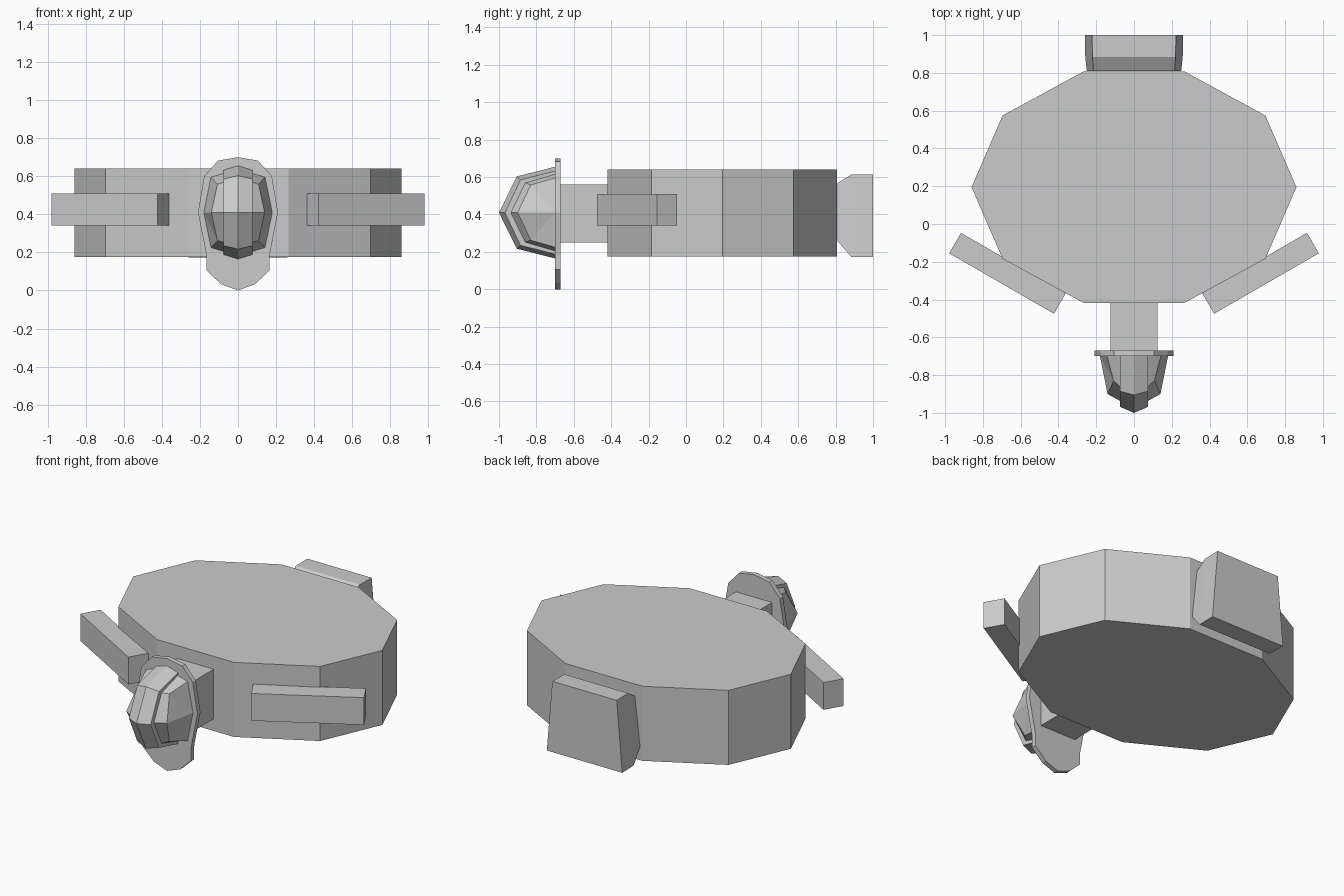
import bpy
from math import cos, sin, pi, radians

if "Cube" in bpy.data.objects:
    bpy.data.objects.remove(bpy.data.objects["Cube"])


def mesh_object(name, verts, faces):
    me = bpy.data.meshes.new(name)
    me.from_pydata(verts, [], faces)
    me.validate()
    ob = bpy.data.objects.new(name, me)
    bpy.context.collection.objects.link(ob)
    # consistent outward normals
    import bmesh
    bm = bmesh.new()
    bm.from_mesh(me)
    bmesh.ops.remove_doubles(bm, verts=bm.verts, dist=1e-5)
    bmesh.ops.recalc_face_normals(bm, faces=bm.faces)
    bm.to_mesh(me)
    bm.free()
    return ob


def loft(name, rings):
    """Skin equal-length rings and cap both ends."""
    n = len(rings[0])
    faces = [(r * n + i, r * n + (i + 1) % n, (r + 1) * n + (i + 1) % n, (r + 1) * n + i)
             for r in range(len(rings) - 1) for i in range(n)]
    faces += [tuple(range(n)), tuple(range((len(rings) - 1) * n, len(rings) * n))]
    return mesh_object(name, [v for ring in rings for v in ring], faces)


def box(name, center, size, angle=0):
    bpy.ops.mesh.primitive_cube_add(size=1, location=center, rotation=(0, 0, angle))
    ob = bpy.context.object
    ob.name = name
    ob.scale = size
    return ob


# Ten-sided drum body
loft("body", [[(0.86 * cos(i * pi / 5), 0.195 + 0.645 * sin(i * pi / 5), z) for i in range(10)]
              for z in (0.175, 0.64)])

# Neck between body and front plate
box("neck", (0, -0.54, 0.405), (0.25, 0.27, 0.31))

# Slanted bars on both front sides
for side, s in (("left", -1), ("right", 1)):
    box(side + "_bar", (s * 0.67, -0.261, 0.425), (0.64, 0.125, 0.17), s * radians(30))

# Tapered block at the back
back = [(0.81, 0.258, 0.25, 0.567, 0.215), (0.885, 0.172, 0.258, 0.614, 0.22),
        (1.0, 0.172, 0.26, 0.614, 0.222)]
loft("back_block", [[(-wb, y, zb), (wb, y, zb), (wt, y, zt), (-wt, y, zt)]
                    for y, zb, wb, zt, wt in back])

# Flat plate behind the front dome
half = [(0, 0.70), (0.105, 0.682), (0.178, 0.60), (0.21, 0.41),
        (0.165, 0.18), (0.165, 0.105), (0.09, 0.033), (0, 0)]
outline = half + [(-x, z) for x, z in half[-2:0:-1]]
loft("face_plate", [[(x, y, z) for x, z in outline] for y in (-0.70, -0.67)])

# Faceted dome with a raised centre strip: columns of (x, y, z offset) from rim to ridge
MID = 0.41
columns = [
    [(0, -0.70, 0.245), (0, -0.905, 0.193), (0, -1.0, 0)],
    [(0.075, -0.70, 0.222), (0.075, -0.885, 0.175), (0.075, -0.968, 0)],
    [(0.075, -0.70, 0.205), (0.075, -0.86, 0.158), (0.075, -0.936, 0)],
    [(0.142, -0.70, 0.185), (0.108, -0.83, 0.148), (0.14, -0.90, 0)],
]
verts, faces = [], []
for sx in (-1, 1):
    for sz in (-1, 1):
        k = len(verts)
        verts += [(sx * x, y, MID + sz * z) for col in columns for x, y, z in col]
        verts.append((sx * 0.18, -0.70, MID))
        for c in range(3):
            for r in range(2):
                a = k + c * 3 + r
                faces.append((a, a + 3, a + 4, a + 1))
        faces += [(k + 9, k + 12, k + 10), (k + 10, k + 12, k + 11)]
mesh_object("front_dome", verts, faces)
